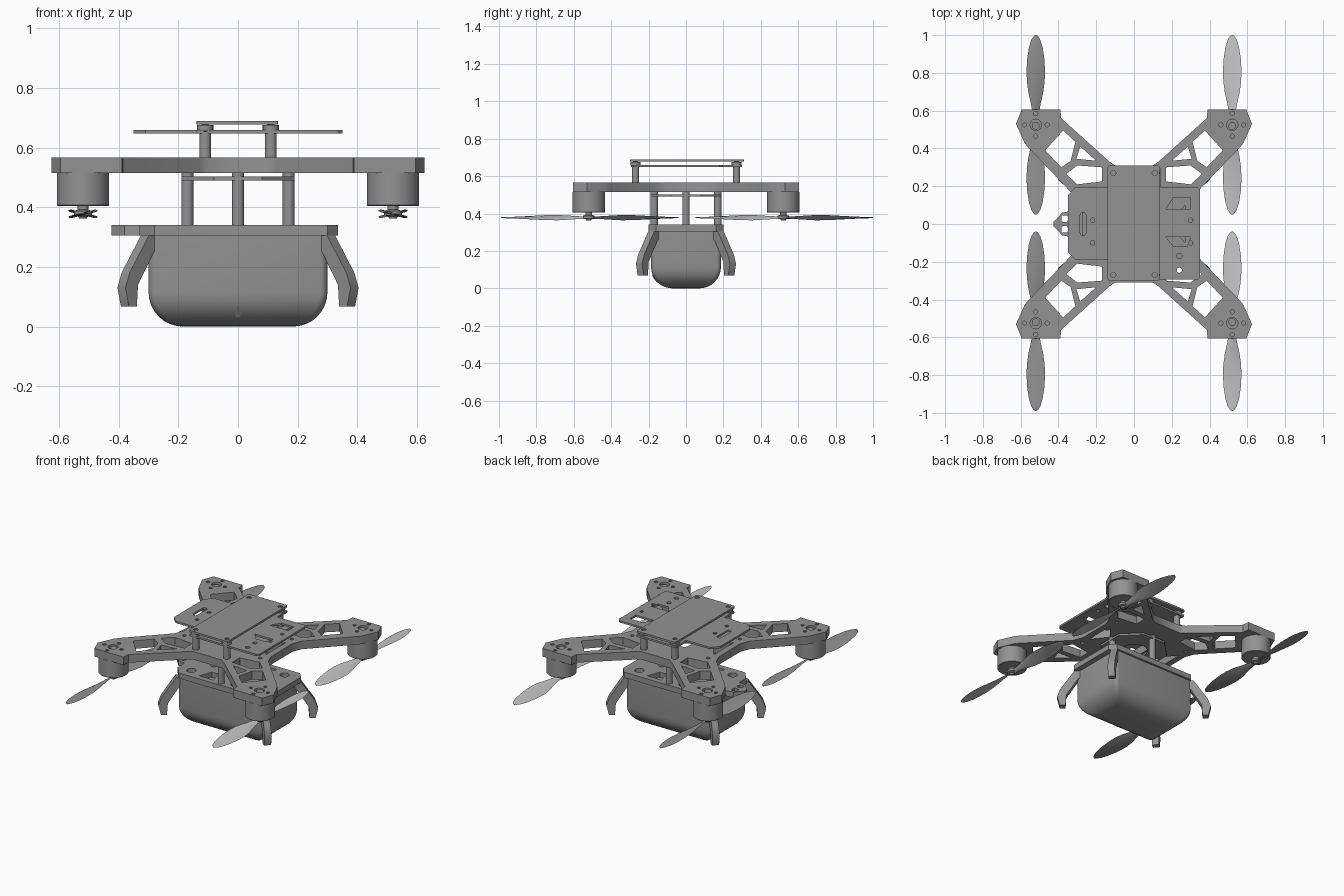
import bpy, bmesh
from math import pi, sin, cos, radians, sqrt
from mathutils import Vector

cube = bpy.data.objects.get("Cube")
if cube:
    bpy.data.objects.remove(cube, do_unlink=True)


def material(name, value):
    m = bpy.data.materials.new(name)
    m.diffuse_color = (value, value, value, 1)
    m.use_nodes = True
    m.node_tree.nodes["Principled BSDF"].inputs["Base Color"].default_value = (value, value, value, 1)
    return m


GREY = material("mid grey", 0.29)
LIGHT = material("light grey", 0.57)
QUADS = [(1, 1), (-1, 1), (-1, -1), (1, -1)]


def add(name, mesh, mat=GREY):
    ob = bpy.data.objects.new(name, mesh)
    bpy.context.collection.objects.link(ob)
    mesh.materials.clear()
    mesh.materials.append(mat)
    bpy.ops.object.select_all(action='DESELECT')
    ob.select_set(True)
    bpy.context.view_layer.objects.active = ob
    bpy.ops.object.shade_smooth_by_angle(angle=radians(35))
    return ob


def from_bm(name, bm, mat=GREY):
    bmesh.ops.recalc_face_normals(bm, faces=bm.faces)
    me = bpy.data.meshes.new(name)
    bm.to_mesh(me)
    bm.free()
    return add(name, me, mat)


def circle(x, y, r, n=16):
    return [(x + r * cos(2 * pi * i / n), y + r * sin(2 * pi * i / n)) for i in range(n)]


def rounded(x0, x1, y0, y1, r, n=5):
    pts = []
    for k, (cx, cy) in enumerate([(x1 - r, y1 - r), (x0 + r, y1 - r), (x0 + r, y0 + r), (x1 - r, y0 + r)]):
        for i in range(n + 1):
            a = (k + i / n) * pi / 2
            pts.append((cx + r * cos(a), cy + r * sin(a)))
    return pts


def mirror(pts, sx, sy):
    return [(x * sx, y * sy) for x, y in pts]


def plate(name, outline, holes, z0, z1):
    """Flat plate: filled outline with holes, extruded between two heights."""
    cu = bpy.data.curves.new(name, 'CURVE')
    cu.dimensions, cu.fill_mode, cu.extrude = '2D', 'BOTH', (z1 - z0) / 2
    for pts in [outline] + holes:
        sp = cu.splines.new('POLY')
        sp.points.add(len(pts) - 1)
        for p, (x, y) in zip(sp.points, pts):
            p.co = (x, y, 0, 1)
        sp.use_cyclic_u = True
    tmp = bpy.data.objects.new("temp", cu)
    bpy.context.collection.objects.link(tmp)
    me = bpy.data.meshes.new_from_object(tmp.evaluated_get(bpy.context.evaluated_depsgraph_get()))
    bpy.data.objects.remove(tmp, do_unlink=True)
    add(name, me).location.z = (z0 + z1) / 2


def loft(bm, rings):
    n = len(rings[0])
    for a, b in zip(rings, rings[1:]):
        for i in range(n):
            bm.faces.new((a[i], a[(i + 1) % n], b[(i + 1) % n], b[i]))
    bm.faces.new(rings[0])
    bm.faces.new(rings[-1])


def lathe(name, x, y, profile, n=32):
    """Stack of rings (radius, z) closed at both ends."""
    bm = bmesh.new()
    loft(bm, [[bm.verts.new((px, py, z)) for px, py in circle(x, y, r, n)] for r, z in profile])
    from_bm(name, bm)


# Main frame: four trussed arms around a centre deck
quarter = [(0.31, 0.11), (0.335, 0.17), (0.565, 0.41), (0.58, 0.43), (0.625, 0.53),
           (0.595, 0.605), (0.39, 0.605), (0.385, 0.56), (0.13, 0.33), (0.10, 0.31)]
outline, holes = [], []
truss = [[(0.375, 0.495), (0.47, 0.39), (0.385, 0.30), (0.335, 0.335), (0.31, 0.435)],
         [(0.285, 0.41), (0.305, 0.345), (0.20, 0.335)],
         [(0.36, 0.265), (0.30, 0.21), (0.17, 0.225), (0.17, 0.30), (0.30, 0.31)]]
for sx, sy in QUADS:
    q = mirror(quarter, sx, sy)
    outline += q if sx * sy > 0 else q[::-1]
    holes += [mirror(h, sx, sy) for h in truss]
    holes.append(circle(0.52 * sx, 0.525 * sy, 0.03))
    holes += [circle(0.52 * sx + 0.06 * dx, 0.525 * sy + 0.06 * dy, 0.011, 10)
              for dx, dy in [(1, 0), (-1, 0), (0, 1), (0, -1)]]
    holes.append(circle(0.27 * sx, 0.16 * sy, 0.012, 10))
holes += [[(s * 0.19, 0.0), (s * 0.27, 0.10), (s * 0.27, -0.10)] for s in (1, -1)]
holes.append(rounded(-0.08, 0.08, -0.12, 0.12, 0.03))
plate("main_frame", outline, holes, 0.515, 0.567)

# Motors and propellers (left pair lighter)
STATIONS = [(0.0, 0.03, 24), (0.05, 0.034, 24), (0.11, 0.055, 23), (0.17, 0.083, 20), (0.23, 0.098, 16),
            (0.29, 0.10, 12), (0.35, 0.092, 9), (0.41, 0.073, 7), (0.45, 0.048, 6), (0.47, 0.022, 5), (0.475, 0.006, 5)]


def propeller(name, x, y, hand, mat):
    bm = bmesh.new()
    for side in (1, -1):
        rings = []
        for s, chord, deg in STATIONS:
            a, t = radians(deg) * hand, 0.003 * (1.2 - s)
            ring = []
            for c, h in [(-0.5, 0), (-0.2, 1), (0.2, 1), (0.5, 0), (0.2, -1), (-0.2, -1)]:
                u, w = c * chord, h * t
                ring.append(bm.verts.new((x + side * (u * cos(a) - w * sin(a)), y + side * s,
                                          0.378 + u * sin(a) + w * cos(a))))
            rings.append(ring)
        loft(bm, rings)
    from_bm(name, bm, mat)


for sx, sy in QUADS:
    tag = ("back" if sy > 0 else "front") + ("_left" if sx > 0 else "_right")
    x, y = 0.52 * sx, 0.52 * sy
    lathe("motor_" + tag, x, y, [(0.086, 0.405), (0.088, 0.407), (0.088, 0.516)], 40)
    lathe("motor_shaft_" + tag, x, y, [(0.012, 0.362), (0.016, 0.368), (0.016, 0.37), (0.03, 0.374),
                                       (0.03, 0.388), (0.018, 0.392), (0.018, 0.406)], 20)
    lathe("motor_pin_" + tag, x, y, [(0.02, 0.5), (0.02, 0.56)], 16)
    propeller("propeller_" + tag, x, y + 0.005, sx, LIGHT if sx > 0 else GREY)

# Top deck on posts, with a thin wide board just below it
corners = [(0.11 * sx, 0.27 * sy) for sx, sy in QUADS]
plate("top_plate", rounded(-0.14, 0.135, -0.30, 0.31, 0.01, 2),
      [circle(x, y, 0.014) for x, y in corners], 0.677, 0.69)
board = [(-0.14, -0.29), (0.335, -0.295), (0.35, -0.28), (0.35, 0.18), (0.335, 0.197), (0.14, 0.197), (0.14, 0.30),
         (-0.14, 0.30), (-0.14, 0.197), (-0.31, 0.197), (-0.35, 0.15), (-0.35, -0.15), (-0.31, -0.19), (-0.14, -0.19)]
plate("wide_board", board,
      [rounded(-0.285, -0.255, -0.06, 0.06, 0.014), circle(0.24, -0.17, 0.014), circle(0.24, -0.245, 0.014),
       [(0.17, 0.08), (0.21, 0.14), (0.30, 0.14), (0.30, 0.08)],
       [(0.17, -0.07), (0.30, -0.07), (0.28, -0.12), (0.21, -0.12)]]
      + [circle(s, t, 0.012, 10) for s in (-0.22, 0.30) for t in (-0.1, 0.02)], 0.648, 0.66)
for i, (x, y) in enumerate(corners):
    lathe(f"upper_post_{i + 1}", x, y, [(0.02, 0.56), (0.02, 0.655), (0.027, 0.656), (0.027, 0.676),
                                        (0.012, 0.677), (0.012, 0.684)], 20)

# Lower posts and the mid plate under the frame
plate("mid_plate", [(-0.19, -0.08), (-0.08, -0.19), (0.08, -0.19), (0.19, -0.08),
                    (0.19, 0.08), (0.08, 0.19), (-0.08, 0.19), (-0.19, 0.08)],
      [circle(0, 0, 0.08, 24)], 0.49, 0.503)
for i, (x, y) in enumerate([(0.17, 0), (0, 0.17), (-0.17, 0), (0, -0.17)]):
    lathe(f"lower_post_{i + 1}", x, y, [(0.02, 0.335), (0.02, 0.516)], 20)

# Tub lid with cutouts and end latch
lid = [(-0.33, -0.14), (-0.28, -0.2), (0.30, -0.2), (0.335, -0.16), (0.335, 0.16), (0.30, 0.2), (-0.28, 0.2),
       (-0.33, 0.14), (-0.33, 0.07), (-0.38, 0.06), (-0.425, 0.012), (-0.425, -0.012), (-0.38, -0.06), (-0.33, -0.07)]
cuts = [rounded(-0.385, -0.35, s - 0.017, s + 0.017, 0.008, 2) for s in (-0.028, 0.028)]
for sx, sy in QUADS:
    cuts.append(mirror([(0.06, 0.165), (0.16, 0.165), (0.13, 0.08), (0.08, 0.08)], sx, sy))
    cuts.append(circle(0.24 * sx, 0.13 * sy, 0.028))
plate("tub_lid", lid, cuts, 0.305, 0.34)

# Tub with rounded bottom
bm = bmesh.new()
R, HX, HY = 0.115, 0.30, 0.187
levels = [(R * (1 - sin(i * pi / 16)), R * (1 - cos(i * pi / 16))) for i in range(9)]
rings = []
for inset, z in levels + [(0, 0.306)]:
    rings.append([bm.verts.new((x, y, z)) for x, y in
                  rounded(-HX + inset, HX - inset, -HY + inset, HY - inset, 0.025)])
loft(bm, rings)
from_bm("tub", bm)

# Small drop-shaped stud following the curve low on the tub front
bm = bmesh.new()
drop = [(0, 0.07), (0.008, 0.055), (0.011, 0.043), (0.007, 0.033), (0, 0.03),
        (-0.007, 0.033), (-0.011, 0.043), (-0.008, 0.055)]
loft(bm, [[bm.verts.new((x, -HY + R - sqrt(R * R - (R - z) ** 2) + depth, z)) for x, z in drop]
          for depth in (-0.004, 0.004)])
from_bm("drop_stud", bm)

# Claw legs reaching out from under the four lid corners
CLAW = [(0.0, 0.306), (0.055, 0.306), (0.14, 0.18), (0.158, 0.13), (0.143, 0.068),
        (0.108, 0.068), (0.103, 0.14), (0.03, 0.255), (0.0, 0.265)]
for sx, sy in QUADS:
    bm = bmesh.new()
    d = Vector((sx * cos(radians(40)), sy * sin(radians(40)), 0))
    side = Vector((-d.y, d.x, 0))
    root = Vector((0.27 * sx, 0.15 * sy, 0))
    loft(bm, [[bm.verts.new(root + d * r + side * w + Vector((0, 0, z))) for r, z in CLAW]
              for w in (-0.021, 0.021)])
    from_bm("claw_" + ("back" if sy > 0 else "front") + ("_left" if sx > 0 else "_right"), bm)
